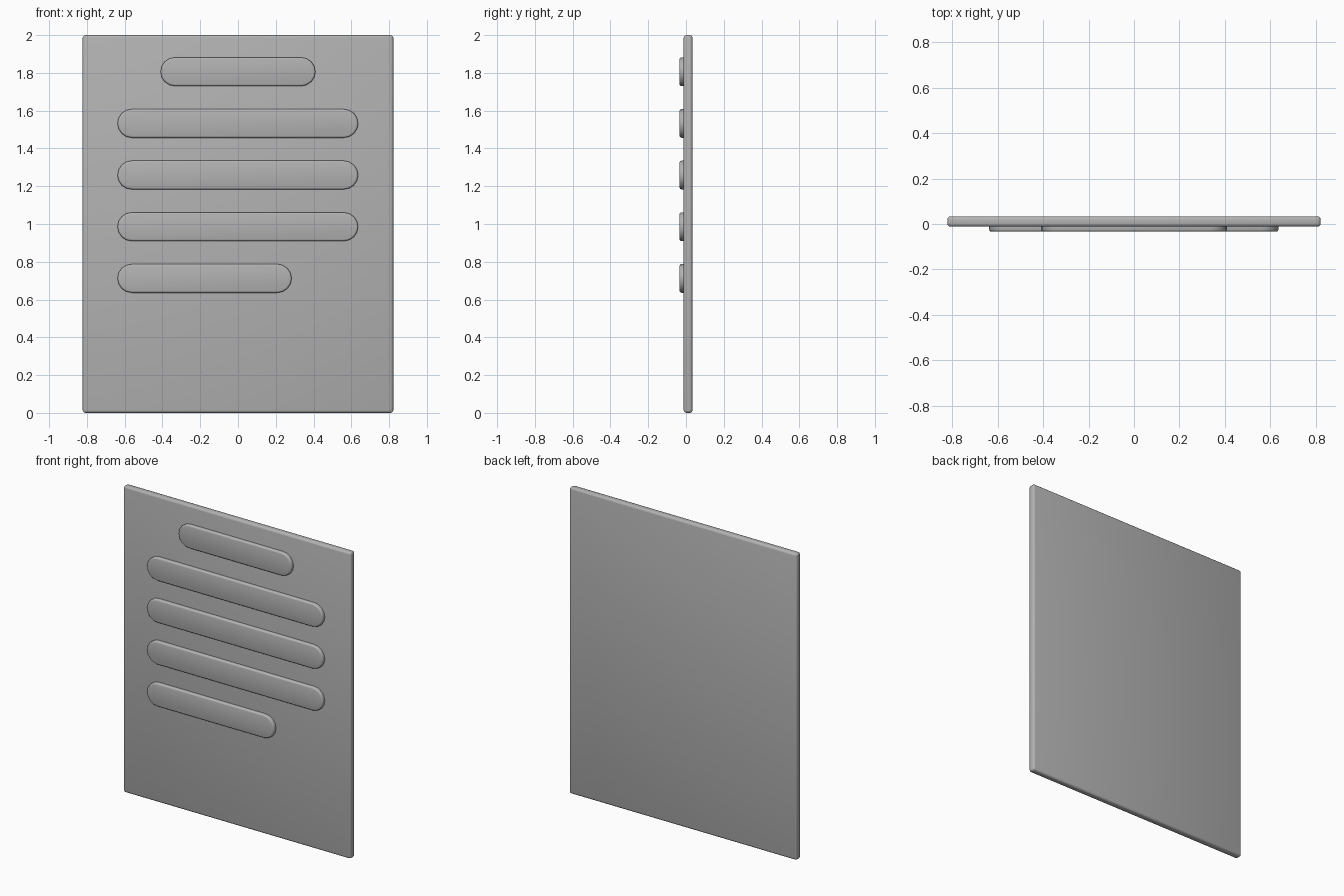
import bpy, bmesh
from math import pi, sin, cos, radians

cube = bpy.data.objects.get("Cube")
if cube:
    bpy.data.objects.remove(cube, do_unlink=True)

grey = bpy.data.materials.new("plain grey")
grey.use_nodes = True
COLOUR = (0.45, 0.45, 0.45, 1)
grey.diffuse_color = COLOUR
grey.node_tree.nodes["Principled BSDF"].inputs["Base Color"].default_value = COLOUR


def plate(name, outline, y_front, y_back, bevel, bevel_back=True):
    """Extrude an x-z outline along y and round its rims."""
    bm = bmesh.new()
    face = bm.faces.new([bm.verts.new((x, y_front, z)) for x, z in outline])
    new = bmesh.ops.extrude_face_region(bm, geom=[face], use_keep_orig=True)["geom"]
    for v in new:
        if isinstance(v, bmesh.types.BMVert):
            v.co.y = y_back
    bmesh.ops.recalc_face_normals(bm, faces=bm.faces)
    if bevel_back:
        rims = list(bm.edges)
    else:
        rims = [e for e in bm.edges if all(abs(v.co.y - y_front) < 1e-5 for v in e.verts)]
    bmesh.ops.bevel(bm, geom=rims, offset=bevel, segments=3, profile=0.5, affect='EDGES')
    mesh = bpy.data.meshes.new(name)
    bm.to_mesh(mesh)
    bm.free()
    mesh.materials.append(grey)
    obj = bpy.data.objects.new(name, mesh)
    bpy.context.collection.objects.link(obj)
    bpy.context.view_layer.objects.active = obj
    bpy.ops.object.select_all(action='DESELECT')
    obj.select_set(True)
    bpy.ops.object.shade_smooth_by_angle(angle=radians(40))
    return obj


def capsule(left, right, z, r, steps=8):
    """Outline of a bar with half-round ends."""
    ends = ((right - r, -pi / 2), (left + r, pi / 2))
    return [(cx + r * cos(a + pi * i / steps), z + r * sin(a + pi * i / steps))
            for cx, a in ends for i in range(steps + 1)]


# Flat sheet with rounded edges
W = 0.822
plate("sheet", [(-W, 0), (W, 0), (W, 2), (-W, 2)], -0.012, 0.034, 0.014)

# Raised bars: a short centred heading, three full rows and a short last row
bars = [("heading_bar", -0.41, 0.41), ("row_bar_1", -0.638, 0.636),
        ("row_bar_2", -0.638, 0.636), ("row_bar_3", -0.638, 0.636),
        ("last_row_bar", -0.638, 0.284)]
for i, (name, left, right) in enumerate(bars):
    plate(name, capsule(left, right, 1.806 - 0.2735 * i, 0.076), -0.034, 0.0, 0.01, False)
